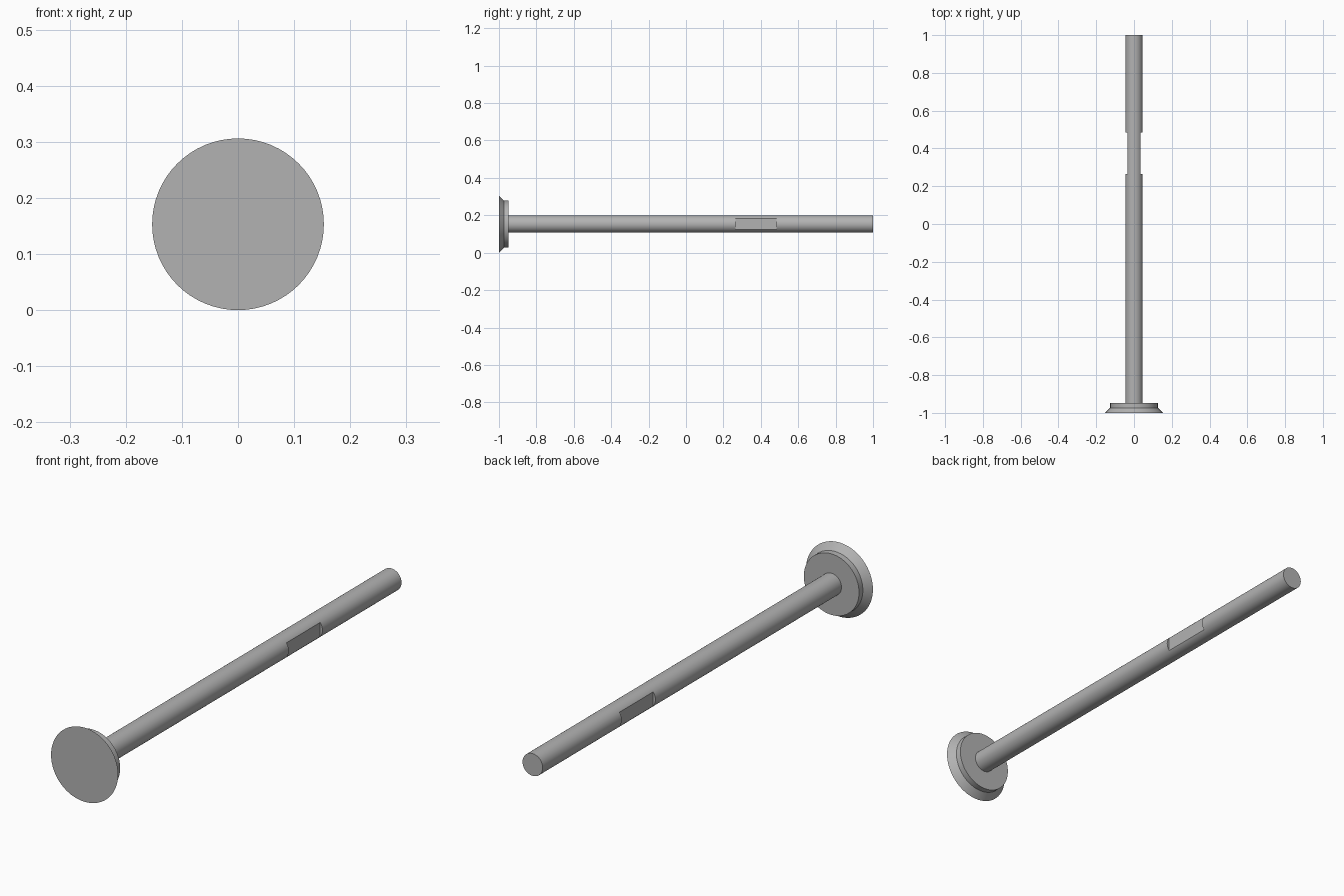
import bpy, bmesh, math

cube = bpy.data.objects.get("Cube")
if cube:
    bpy.data.objects.remove(cube)

SEGMENTS = 64
AXIS_Z = 0.153

steel = bpy.data.materials.new("grey steel")
steel.use_nodes = True
grey = (0.45, 0.45, 0.45, 1)
steel.diffuse_color = grey
steel.node_tree.nodes["Principled BSDF"].inputs["Base Color"].default_value = grey


def loft_along_y(name, sections):
    """Loft circles given as (y, radius, half width limit) into a closed solid."""
    bm = bmesh.new()
    rings = []
    for y, radius, limit in sections:
        ring = []
        for i in range(SEGMENTS):
            a = math.tau * i / SEGMENTS
            x = max(-limit, min(limit, radius * math.cos(a)))
            ring.append(bm.verts.new((x, y, AXIS_Z + radius * math.sin(a))))
        rings.append(ring)
    for near, far in zip(rings, rings[1:]):
        for i in range(SEGMENTS):
            j = (i + 1) % SEGMENTS
            bm.faces.new((near[i], near[j], far[j], far[i]))
    bm.faces.new(rings[0])
    bm.faces.new(rings[-1])
    bmesh.ops.remove_doubles(bm, verts=bm.verts, dist=1e-5)
    bmesh.ops.recalc_face_normals(bm, faces=bm.faces)
    mesh = bpy.data.meshes.new(name)
    bm.to_mesh(mesh)
    bm.free()
    mesh.materials.append(steel)
    obj = bpy.data.objects.new(name, mesh)
    bpy.context.collection.objects.link(obj)
    bpy.ops.object.select_all(action='DESELECT')
    obj.select_set(True)
    bpy.context.view_layer.objects.active = obj
    bpy.ops.object.shade_smooth_by_angle(angle=math.radians(30))
    return obj


# Disc head: chamfered rim behind the front face, then a straight collar
HEAD, COLLAR = 0.153, 0.126
loft_along_y("head", [(-1, HEAD, HEAD), (-0.973, COLLAR, COLLAR),
                      (-0.948, COLLAR, COLLAR)])

# Stem with a pair of wrench flats; the limit falls on a ring vertex
STEM = 0.046
FLAT = STEM * math.cos(math.tau * 7 / SEGMENTS)
loft_along_y("stem", [(-0.96, STEM, STEM),
                      (0.265, STEM, STEM), (0.265, STEM, FLAT),
                      (0.485, STEM, FLAT), (0.485, STEM, STEM),
                      (1, STEM, STEM)])
